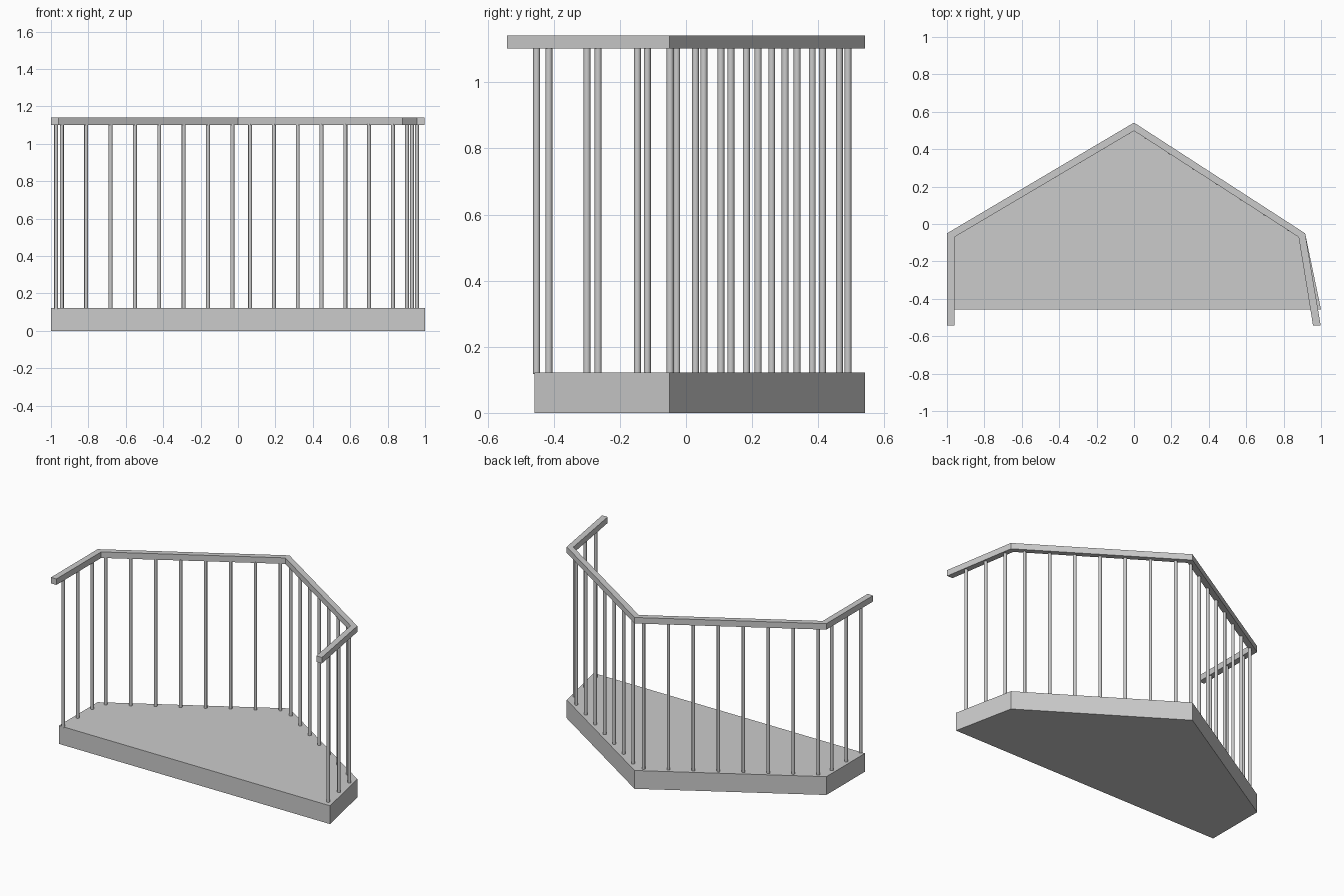
import bpy, bmesh
from mathutils import Vector

if "Cube" in bpy.data.objects:
    bpy.data.objects.remove(bpy.data.objects["Cube"])


def prism(name, outline, z0, z1):
    """Extrude a flat outline (counter-clockwise or not) from z0 to z1."""
    bm = bmesh.new()
    face = bm.faces.new([bm.verts.new((x, y, z0)) for x, y in outline])
    top = bmesh.ops.extrude_face_region(bm, geom=[face])["geom"]
    verts = [v for v in top if isinstance(v, bmesh.types.BMVert)]
    bmesh.ops.translate(bm, verts=verts, vec=(0, 0, z1 - z0))
    bmesh.ops.recalc_face_normals(bm, faces=bm.faces)
    mesh = bpy.data.meshes.new(name)
    bm.to_mesh(mesh)
    bm.free()
    obj = bpy.data.objects.new(name, mesh)
    bpy.context.collection.objects.link(obj)
    return obj


def baluster_row(name, start, end, count):
    """Evenly spaced round bars between two plan points."""
    a, b = Vector(start), Vector(end)
    for i in range(count):
        p = a.lerp(b, i / (count - 1))
        bpy.ops.mesh.primitive_cylinder_add(
            vertices=12, radius=0.0105, depth=BAR_TOP - SLAB_TOP + 0.01,
            location=(p.x, p.y, (BAR_TOP + SLAB_TOP) / 2))
        bar = bpy.context.object
        bar.name = f"{name}_{i + 1}"
        bpy.ops.object.shade_smooth_by_angle()


SLAB_TOP, BAR_TOP, RAIL_TOP = 0.122, 1.102, 1.142

# Balcony floor slab
prism("floor_slab", [(-1, -0.458), (1, -0.458), (0.915, -0.05),
                     (0, 0.542), (-1, -0.05)], 0, SLAB_TOP)

# Handrail following the three outer edges
outer = [(-1, -0.542), (-1, -0.05), (0, 0.542), (0.915, -0.05), (0.998, -0.542)]
inner = [(-0.96, -0.542), (-0.96, -0.07), (0, 0.498), (0.88, -0.07), (0.957, -0.542)]
prism("handrail", outer + inner[::-1], BAR_TOP, RAIL_TOP)

# Balusters under each rail section
baluster_row("left_side_baluster", (-0.972, -0.452), (-0.972, -0.147), 3)
baluster_row("left_back_baluster", (-0.942, -0.048), (-0.03, 0.49), 8)
baluster_row("right_back_baluster", (0.065, 0.464), (0.828, -0.028), 7)
baluster_row("right_side_baluster", (0.957, -0.415), (0.904, -0.117), 3)
